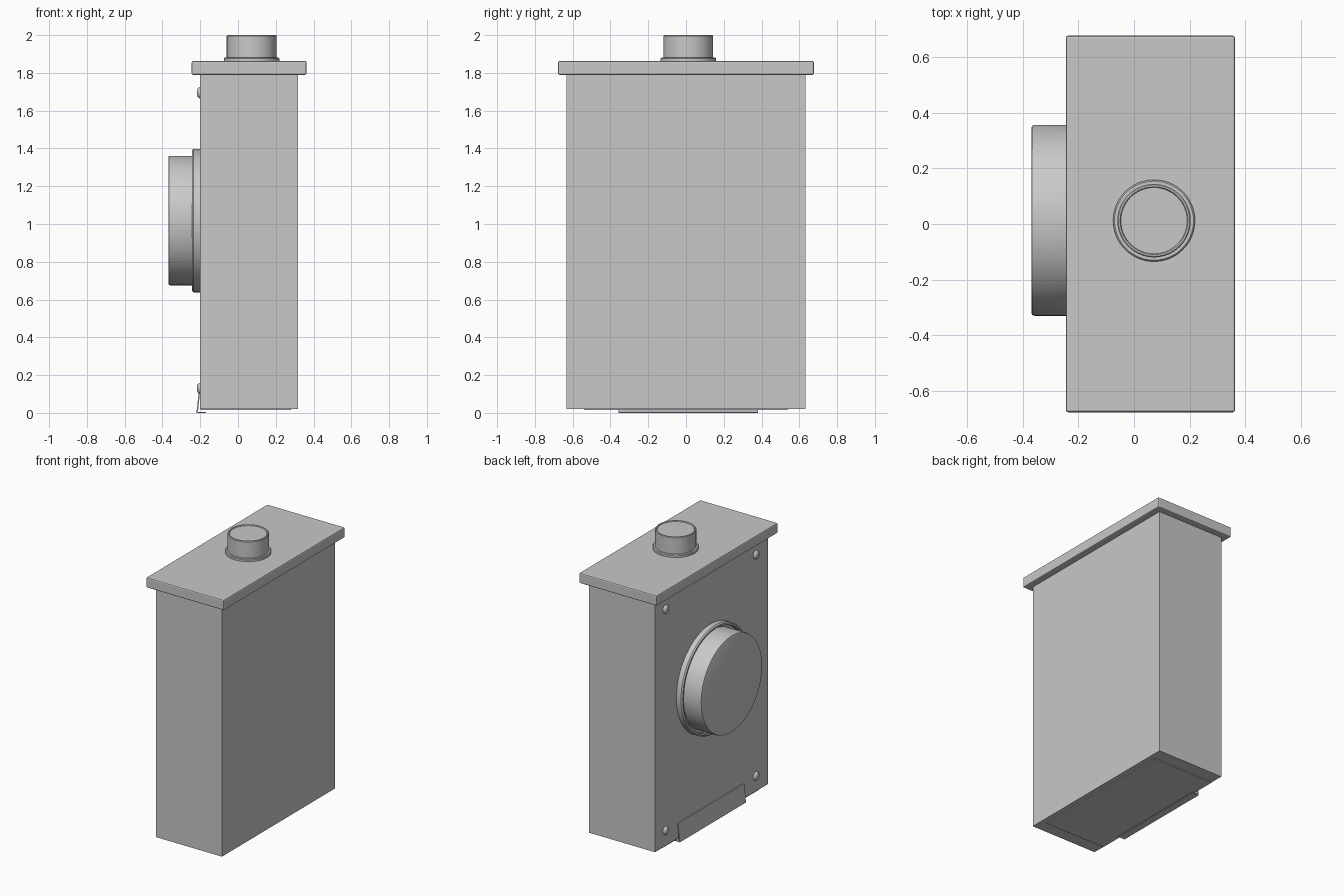
import bpy, math
from mathutils import Matrix, Vector

cube = bpy.data.objects.get("Cube")
if cube:
    bpy.data.objects.remove(cube, do_unlink=True)

grey = bpy.data.materials.new("light_grey_metal")
grey.use_nodes = True
COLOUR = (0.58, 0.58, 0.58, 1)
grey.diffuse_color = COLOUR
grey.node_tree.nodes["Principled BSDF"].inputs["Base Color"].default_value = COLOUR


def add_mesh(name, verts, faces, smooth=False):
    mesh = bpy.data.meshes.new(name)
    mesh.from_pydata(verts, [], faces)
    mesh.materials.append(grey)
    obj = bpy.data.objects.new(name, mesh)
    bpy.context.collection.objects.link(obj)
    bpy.ops.object.select_all(action='DESELECT')
    obj.select_set(True)
    bpy.context.view_layer.objects.active = obj
    if smooth:
        bpy.ops.object.shade_smooth_by_angle(angle=math.radians(35))
    return obj


def prism(name, profile, y0, y1):
    """Extrude a counter-clockwise (x, z) outline along y."""
    n = len(profile)
    verts = [(x, y, z) for y in (y0, y1) for x, z in profile]
    faces = [tuple(range(n)), tuple(reversed(range(n, 2 * n)))]
    faces += [(i, i + n, (i + 1) % n + n, (i + 1) % n) for i in range(n)]
    return add_mesh(name, verts, faces)


def box(name, x0, x1, y0, y1, z0, z1, bevel=0):
    obj = prism(name, [(x0, z0), (x1, z0), (x1, z1), (x0, z1)], y0, y1)
    if bevel:
        mod = obj.modifiers.new("bevel", 'BEVEL')
        mod.width, mod.segments = bevel, 2
    return obj


def lathe(name, profile, centre, axis, sides=64):
    """Spin a (radius, height) outline round an axis, starting and ending on caps."""
    turn = Matrix.Translation(centre) @ Vector((0, 0, 1)).rotation_difference(Vector(axis)).to_matrix().to_4x4()
    verts, faces = [], []
    for r, h in profile:
        for s in range(sides):
            a = math.tau * s / sides
            verts.append(turn @ Vector((r * math.cos(a), r * math.sin(a), h)))
    for k in range(len(profile) - 1):
        for s in range(sides):
            t = (s + 1) % sides
            faces.append((k * sides + s, k * sides + t, (k + 1) * sides + t, (k + 1) * sides + s))
    last = (len(profile) - 1) * sides
    faces.append(tuple(reversed(range(sides))))
    faces.append(tuple(range(last, last + sides)))
    return add_mesh(name, verts, faces, True)


# Cabinet, floor plate and overhanging lid
box("cabinet_body", -0.2, 0.317, -0.632, 0.632, 0.02, 1.8)
box("floor_plate", -0.195, 0.28, -0.54, 0.54, 0.014, 0.022)
box("lid", -0.245, 0.363, -0.677, 0.677, 1.79, 1.863, 0.008)

# Conduit hub on the lid
UP = (0, 0, 1)
hub = (0.072, 0.012, 1.86)
lathe("hub_collar", [(0.147, 0), (0.147, 0.016), (0.142, 0.021), (0.13, 0.021)], hub, UP)
lathe("hub_pipe", [(0.132, 0), (0.132, 0.136), (0.128, 0.14), (0.122, 0.14), (0.119, 0.134)], hub, UP)

# Round meter with its raised retaining ring
OUT = (-1, 0, 0)
meter = (-0.198, 0.013, 1.018)
lathe("retaining_ring", [(0.38, 0), (0.38, 0.038), (0.372, 0.046), (0.362, 0.046),
                         (0.358, 0.042), (0.358, 0.02)], meter, OUT, 96)
lathe("meter_cover", [(0.343, 0), (0.343, 0.16), (0.34, 0.168), (0.332, 0.171)], meter, OUT, 96)

# Cover screws with a cross slot
for z, level in ((1.695, "upper"), (0.13, "lower")):
    for y, side in ((0.515, "back"), (-0.495, "front")):
        name = f"{level}_{side}_screw"
        lathe(name, [(0.03, 0), (0.029, 0.006), (0.022, 0.014), (0.012, 0.018)],
              (-0.199, y, z), OUT, 24)

# Tilted pull flap along the bottom of the cover, with a folded foot
prism("pull_flap", [(-0.22, 0.0), (-0.17, 0.0), (-0.17, 0.006), (-0.212, 0.006),
                    (-0.199, 0.13), (-0.206, 0.13)], -0.357, 0.382)
